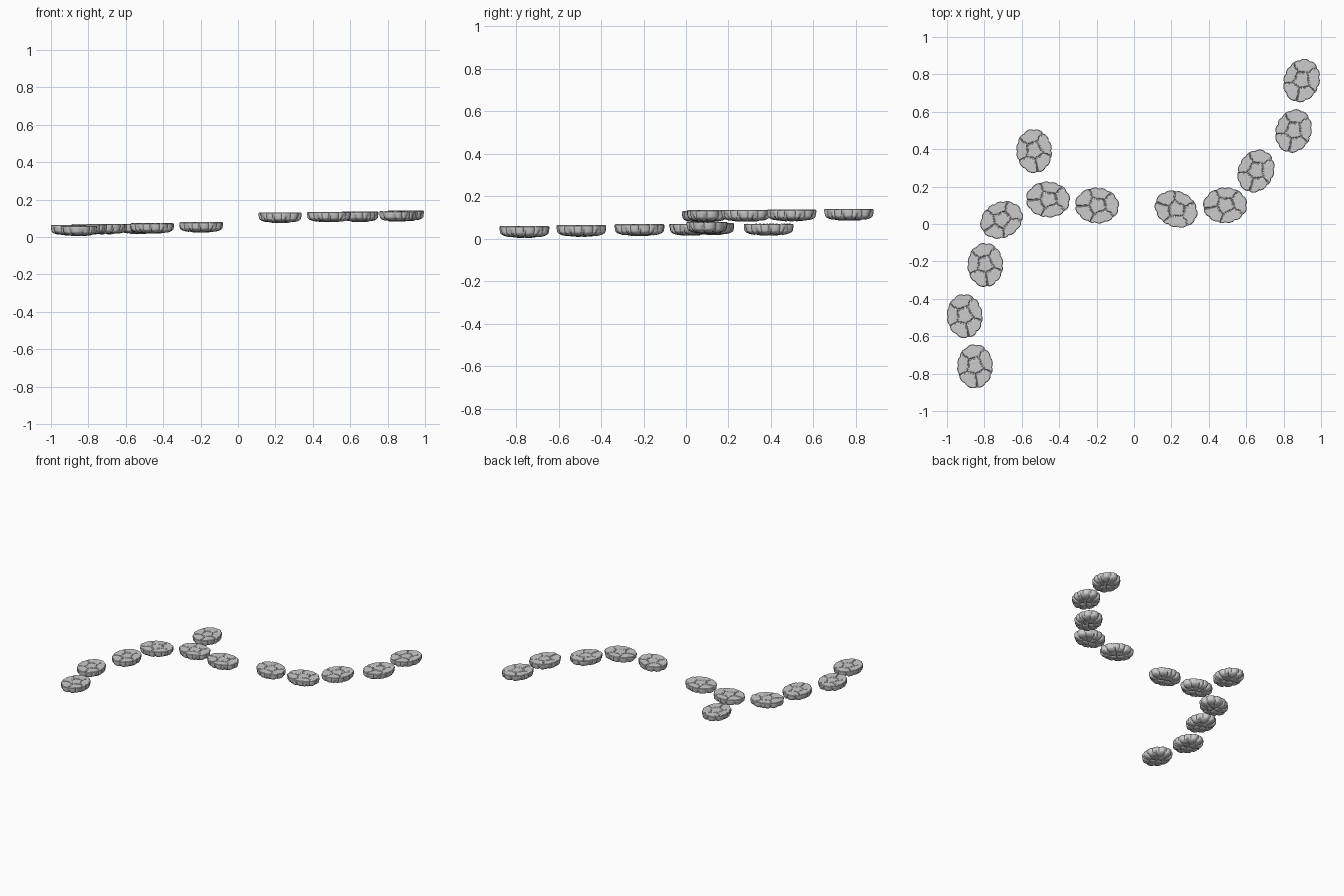
import bpy, bmesh, math, random
from mathutils import Vector, noise

if "Cube" in bpy.data.objects:
    bpy.data.objects.remove(bpy.data.objects["Cube"])

random.seed(4)
SEG, TOP, SIDE, H = 120, 18, 12, 0.056
A, B = 0.119, 0.096                     # half length and half width of a stone

# Uneven lobe borders around the rim
N = 12
borders = [math.tau * (i + random.uniform(-0.17, 0.17)) / N for i in range(N)]

# Cell centres of the cracked top: one in the middle, five round it
cells = [Vector((0.005, 0.0))] + [
    Vector((0.084 * math.cos(a), 0.072 * math.sin(a))) for a in (0.25, 1.4, 2.75, 3.75, 5.1)]

# Lump centres for the underside
lumps = [Vector((0.09 * math.cos(a) * r, 0.075 * math.sin(a) * r, -0.042))
         for r, n in ((0.45, 4), (1.0, 9)) for a in [math.tau * (k + 0.3) / n for k in range(n)]]


def lobe(a):
    """0 at the middle of a lobe, 1 at the groove between lobes."""
    for i in range(N):
        lo, hi = borders[i], borders[(i + 1) % N] + (math.tau if i == N - 1 else 0)
        for b in (a, a + math.tau):
            if lo <= b < hi:
                return abs(2 * (b - lo) / (hi - lo) - 1)
    return 0


def edge_gap(p, points):
    d = sorted((p - q).length for q in points)
    return d[1] - d[0]


def rim(a):
    t = lobe(a)
    r = 1 / math.sqrt((math.cos(a) / A) ** 2 + (math.sin(a) / B) ** 2)
    return r * (1.0 - 0.09 * (1 - math.sqrt(max(0, 1 - t * t * 0.97))))


def stone_mesh():
    bm = bmesh.new()
    # Rings from the middle of the top, over the rim, to the middle of the base
    rings = [(0.97 * i / TOP, 0.0) for i in range(1, TOP + 1)]
    rings += [(1.0, -0.004), (1.0, -0.012), (0.995, -0.02), (0.98, -0.028)]
    for i in range(1, SIDE + 1):
        q = i / SIDE * math.pi / 2
        rings.append((0.98 * math.cos(q) ** 0.75 if i < SIDE else 0.06,
                      -0.028 - (H - 0.028) * math.sin(q) ** 0.9))
    grid = []
    for k, (f, z) in enumerate(rings):
        row = []
        for s in range(SEG):
            a = math.tau * s / SEG
            p = Vector((math.cos(a), math.sin(a), 0)) * rim(a) * f
            p.z = z
            if k < TOP:                                   # cracks and slight roughness
                g = edge_gap(p.xy, cells)
                p.z -= 0.007 * max(0, 1 - g / 0.008)
                p.z -= 0.0012 * (0.5 + 0.5 * noise.noise(p * 70))
            elif z < -0.012:                              # lumpy flank and base
                w = min(1, (-z - 0.012) / 0.02)
                g = edge_gap(p, lumps)
                d = 0.011 * w * max(0, 1 - g / 0.022) ** 1.5
                c = Vector((0, 0, -0.02))
                p -= (p - c).normalized() * d
            row.append(bm.verts.new(p))
        grid.append(row)
    for r0, r1 in zip(grid, grid[1:]):
        for s in range(SEG):
            t = (s + 1) % SEG
            bm.faces.new((r0[s], r1[s], r1[t], r0[t]))
    for row in (grid[0], grid[-1]):
        c = bm.verts.new(sum((v.co for v in row), Vector()) / SEG)
        for s in range(SEG):
            bm.faces.new((c, row[s], row[(s + 1) % SEG]))
    bmesh.ops.recalc_face_normals(bm, faces=bm.faces)
    me = bpy.data.meshes.new("stepping_stone")
    bm.to_mesh(me)
    bm.free()
    return me


# x, y, height of the top, turn in degrees
stones = [
    (-0.850, -0.761, 0.060, 90), (-0.905, -0.492, 0.065, 95), (-0.795, -0.219, 0.069, 90),
    (-0.708, 0.022, 0.070, 27), (-0.460, 0.131, 0.074, -4), (-0.534, 0.390, 0.071, 94),
    (-0.198, 0.099, 0.080, -4), (0.225, 0.080, 0.131, -25), (0.487, 0.100, 0.135, 3),
    (0.652, 0.283, 0.136, 66), (0.853, 0.497, 0.138, 71), (0.896, 0.767, 0.141, 70)]

mesh = stone_mesh()
for i, (x, y, z, turn) in enumerate(stones):
    ob = bpy.data.objects.new(f"stepping_stone_{i + 1}", mesh)
    bpy.context.collection.objects.link(ob)
    ob.location = (x, y, z)
    ob.rotation_euler.z = math.radians(turn)
    ob.select_set(True)
bpy.context.view_layer.objects.active = ob
bpy.ops.object.shade_smooth_by_angle(angle=math.radians(30))
